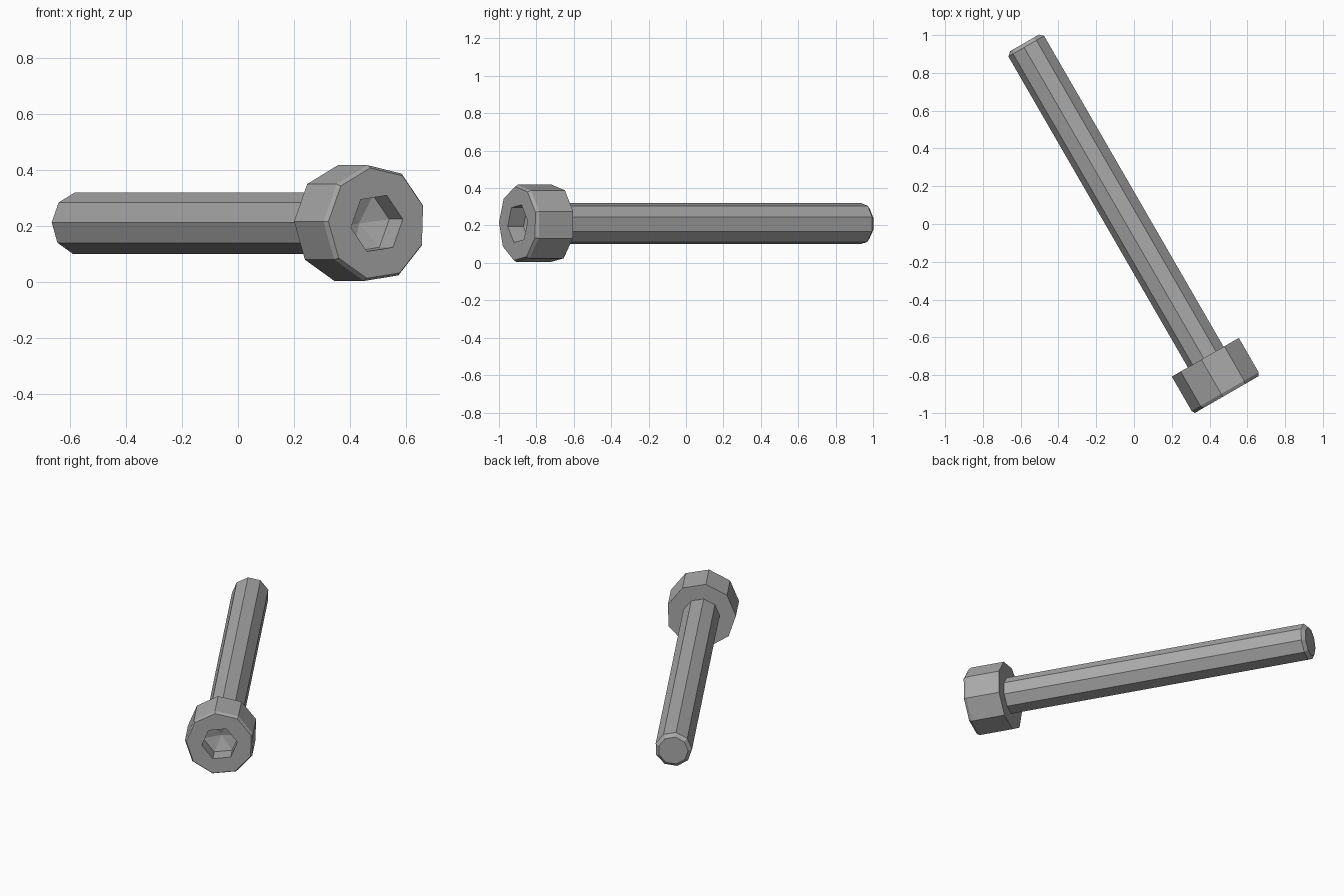
import bpy, bmesh
from math import cos, sin, radians
from mathutils import Vector

cube = bpy.data.objects.get("Cube")
if cube:
    bpy.data.objects.remove(cube, do_unlink=True)

# One plain steel colour
steel = bpy.data.materials.new("grey_steel")
steel.use_nodes = True
GREY = (0.4, 0.4, 0.4, 1)
steel.diffuse_color = GREY
steel.node_tree.nodes["Principled BSDF"].inputs["Base Color"].default_value = GREY

# Bolt axis lies flat, turned 30 degrees; the origin is the underside of the head
TURN = radians(30)
SIDE = Vector((cos(TURN), sin(TURN), 0))
AXIS = Vector((-sin(TURN), cos(TURN), 0))
UP = Vector((0, 0, 1))
ORIGIN = Vector((0.382, -0.703, 0.21))


def ring(bm, sides, radius, along, start):
    verts = []
    for i in range(sides):
        a = radians(start + 360 * i / sides)
        verts.append(bm.verts.new(ORIGIN + AXIS * along
                                  + radius * (SIDE * cos(a) + UP * sin(a))))
    return verts


def bridge(bm, a, b):
    n = len(a)
    for i in range(n):
        j = (i + 1) % n
        bm.faces.new((a[i], a[j], b[j], b[i]))


def loop_edges(bm, loop):
    return [bm.edges.get((v, loop[(i + 1) % len(loop)])) for i, v in enumerate(loop)]


def finish(bm, name):
    bmesh.ops.recalc_face_normals(bm, faces=bm.faces[:])
    mesh = bpy.data.meshes.new(name)
    bm.to_mesh(mesh)
    bm.free()
    mesh.materials.append(steel)
    obj = bpy.data.objects.new(name, mesh)
    bpy.context.collection.objects.link(obj)


# Head: nine-sided, with a chamfered front and a six-sided socket
bm = bmesh.new()
back = ring(bm, 9, 0.21, 0, 18)
shoulder = ring(bm, 9, 0.21, -0.21, 18)
rim = ring(bm, 9, 0.2, -0.2275, 18)
socket_top = ring(bm, 6, 0.108, -0.2275, 8)
socket_base = ring(bm, 6, 0.108, -0.13, 8)
bm.faces.new(back)
bridge(bm, back, shoulder)
bridge(bm, shoulder, rim)
bridge(bm, socket_top, socket_base)
bmesh.ops.triangle_fill(bm, use_beauty=True,
                        edges=loop_edges(bm, rim) + loop_edges(bm, socket_top))
# Drilled point at the bottom of the socket
tip = bm.verts.new(ORIGIN - AXIS * 0.1)
for i in range(6):
    bm.faces.new((socket_base[i], socket_base[(i + 1) % 6], tip))
finish(bm, "bolt_head")

# Shaft: nine-sided with a chamfered end
bm = bmesh.new()
root = ring(bm, 9, 0.112, -0.005, 18)
shank_end = ring(bm, 9, 0.112, 1.9, 18)
end_cap = ring(bm, 9, 0.09, 1.92, 18)
bm.faces.new(root)
bridge(bm, root, shank_end)
bridge(bm, shank_end, end_cap)
bm.faces.new(end_cap)
finish(bm, "bolt_shaft")
